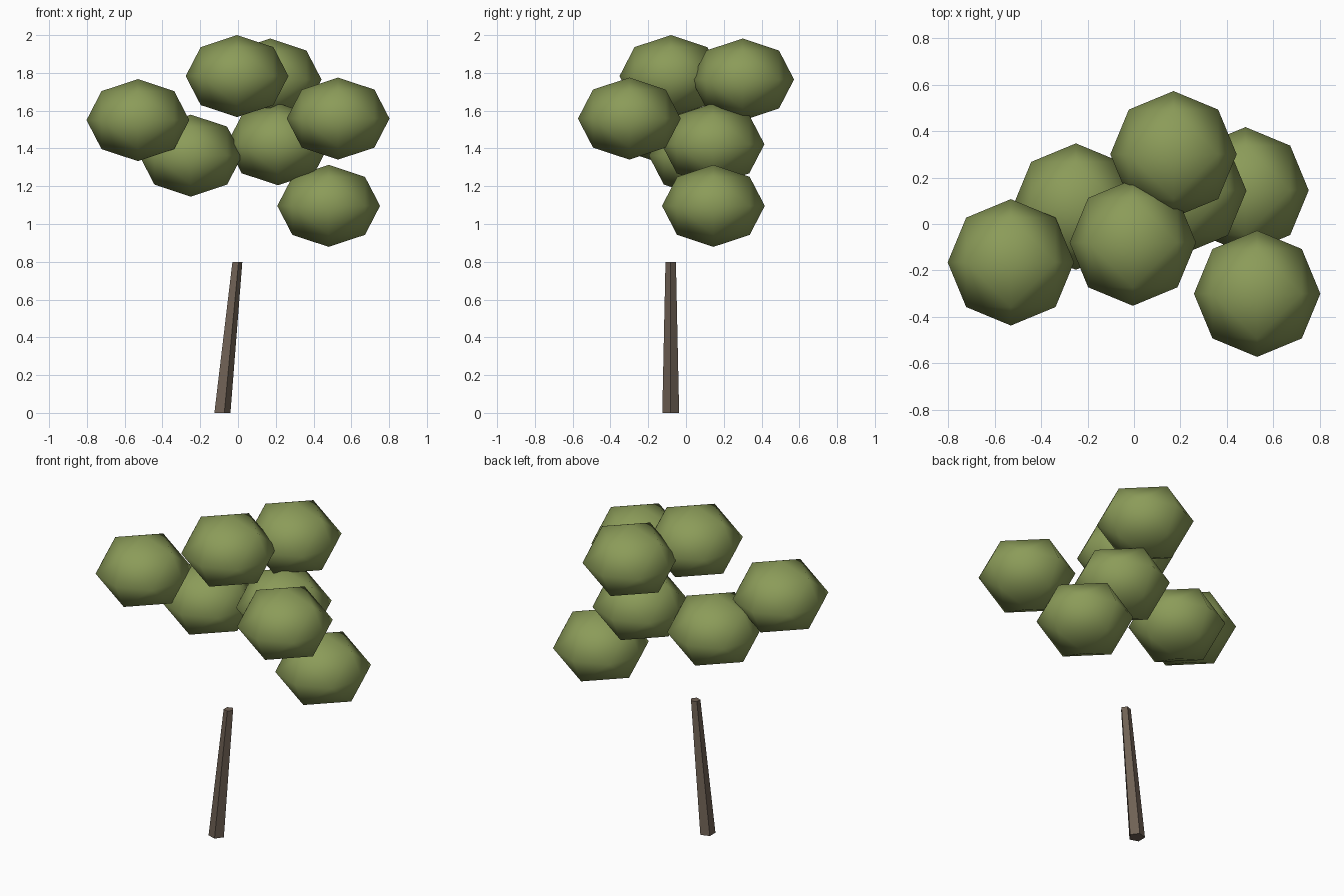
import bpy, bmesh
from math import cos, sin, tau
from itertools import product
from mathutils import Vector

default = bpy.data.objects.get("Cube")
if default:
    bpy.data.objects.remove(default)


def material(name, rgb):
    mat = bpy.data.materials.new(name)
    mat.use_nodes = True
    mat.diffuse_color = (*rgb, 1)
    mat.node_tree.nodes["Principled BSDF"].inputs["Base Color"].default_value = (*rgb, 1)
    return mat


def add_object(name, bm, mat, smooth):
    bmesh.ops.recalc_face_normals(bm, faces=bm.faces)
    for face in bm.faces:
        face.smooth = smooth
    mesh = bpy.data.meshes.new(name)
    bm.to_mesh(mesh)
    bm.free()
    mesh.materials.append(mat)
    obj = bpy.data.objects.new(name, mesh)
    bpy.context.collection.objects.link(obj)
    return obj


leaf_green = material("leaf green", (0.26, 0.33, 0.10))
bark_brown = material("bark brown", (0.16, 0.12, 0.09))

# Leaning, tapered five-sided trunk
bm = bmesh.new()
rings = []
for x, z, radius in ((-0.087, 0, 0.047), (-0.006, 0.8, 0.029)):
    rings.append([bm.verts.new((x + radius * cos(tau * i / 5),
                                -0.081 + radius * sin(tau * i / 5), z))
                  for i in range(5)])
low, high = rings
for i in range(5):
    j = (i + 1) % 5
    bm.faces.new((low[i], low[j], high[j], high[i]))
bm.faces.new(low)
bm.faces.new(high)
add_object("trunk", bm, bark_brown, False)


# Leaf clump: once-subdivided octahedron, rounded and flattened
def leaf_clump(name, centre):
    bm = bmesh.new()
    for corner in product((-1, 0, 1), repeat=3):
        if sum(map(abs, corner)) in (1, 2):
            p = Vector(corner).normalized()
            bm.verts.new((p.x * 0.272, p.y * 0.272, p.z * 0.217))
    bmesh.ops.convex_hull(bm, input=bm.verts)
    add_object(name, bm, leaf_green, True).location = centre


clumps = {
    "top_clump": (-0.005, -0.08, 1.783),
    "back_clump": (0.17, 0.30, 1.765),
    "front_left_clump": (0.53, -0.30, 1.558),
    "front_right_clump": (-0.53, -0.165, 1.55),
    "inner_right_clump": (-0.25, 0.075, 1.362),
    "inner_left_clump": (0.212, 0.143, 1.422),
    "low_left_clump": (0.48, 0.145, 1.096),
}
for name, centre in clumps.items():
    leaf_clump(name, centre)
